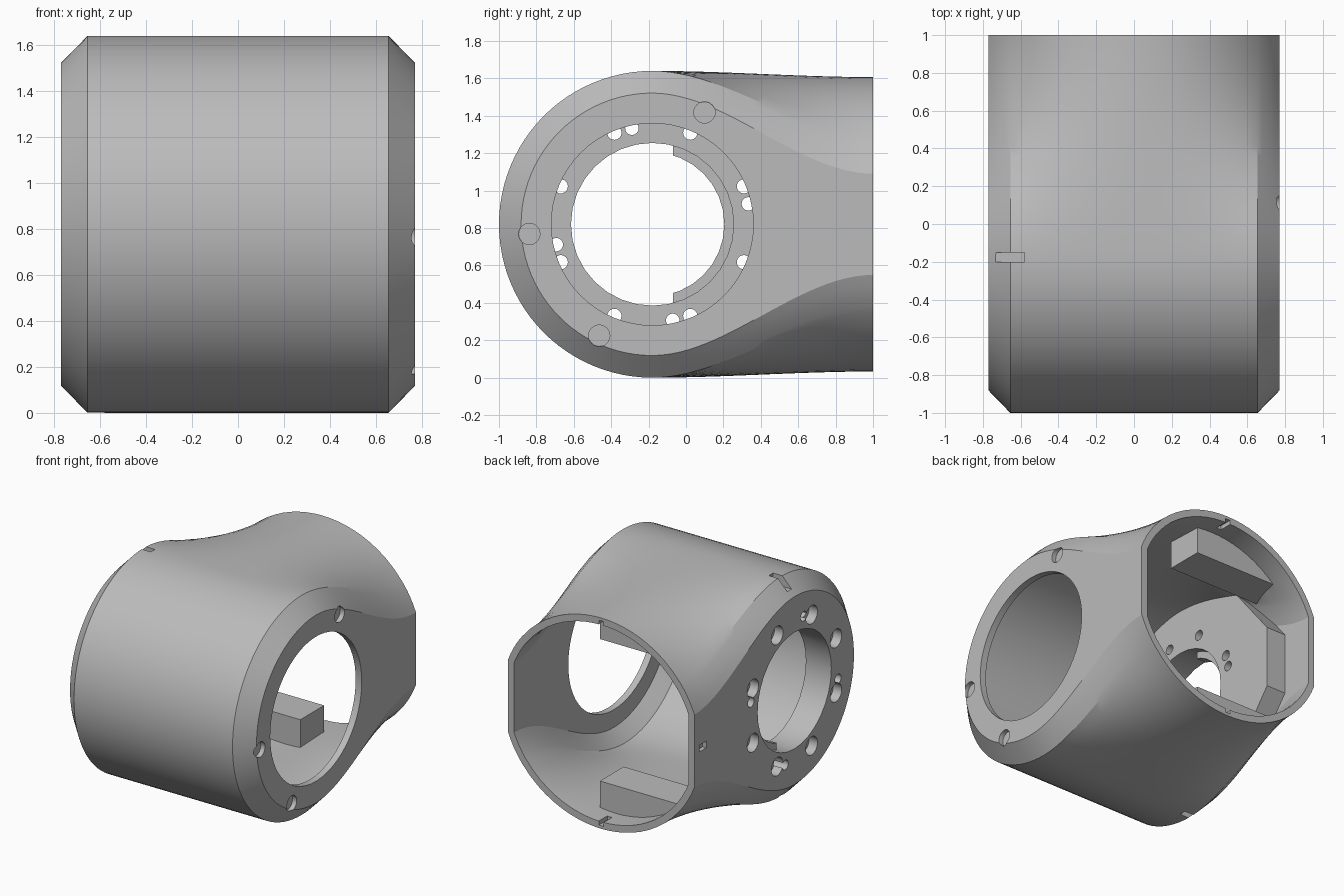
import bpy, bmesh, math
from mathutils import Matrix, Vector

cube = bpy.data.objects.get("Cube")
if cube:
    bpy.data.objects.remove(cube, do_unlink=True)

CY, CZ = -0.18, 0.82          # barrel axis
BACK = 1.0

grey = bpy.data.materials.new("satin grey")
grey.use_nodes = True
grey.diffuse_color = (0.5, 0.5, 0.5, 1)
grey.node_tree.nodes["Principled BSDF"].inputs["Base Color"].default_value = (0.5, 0.5, 0.5, 1)


def finish(bm, name):
    bmesh.ops.recalc_face_normals(bm, faces=bm.faces)
    mesh = bpy.data.meshes.new(name)
    bm.to_mesh(mesh)
    bm.free()
    mesh.materials.append(grey)
    obj = bpy.data.objects.new(name, mesh)
    bpy.context.collection.objects.link(obj)
    return obj


def box(name, x, y, z):
    """Box from three (low, high) ranges."""
    bm = bmesh.new()
    bmesh.ops.create_cube(bm, size=1)
    for v in bm.verts:
        v.co = Vector([(lo + hi) / 2 + c * (hi - lo) for c, (lo, hi) in zip(v.co, (x, y, z))])
    return finish(bm, name)


def rod(name, x0, x1, r0, r1, y=CY, z=CZ, sides=24):
    """Cylinder or cone along x."""
    bm = bmesh.new()
    place = Matrix.Translation(((x0 + x1) / 2, y, z)) @ Matrix.Rotation(math.pi / 2, 4, 'Y')
    bmesh.ops.create_cone(bm, cap_ends=True, segments=sides, radius1=r0, radius2=r1,
                          depth=x1 - x0, matrix=place)
    return finish(bm, name)


def prism(name, outline, x0, x1):
    """Outline in the y-z plane, extruded along x."""
    bm = bmesh.new()
    face = bm.faces.new([bm.verts.new((x0, y, z)) for y, z in outline])
    ext = bmesh.ops.extrude_face_region(bm, geom=[face])
    bmesh.ops.translate(bm, vec=(x1 - x0, 0, 0),
                        verts=[v for v in ext["geom"] if isinstance(v, bmesh.types.BMVert)])
    return finish(bm, name)


def combine(target, tool, operation='DIFFERENCE'):
    mod = target.modifiers.new("combine", 'BOOLEAN')
    mod.operation, mod.solver, mod.object = operation, 'EXACT', tool
    bpy.context.view_layer.objects.active = target
    bpy.ops.object.modifier_apply(modifier=mod.name)
    bpy.data.objects.remove(tool, do_unlink=True)


def shell(name, half, radius, shoulder, ea, eb, end):
    """Chamfered barrel across x that blends into an oval mouth at the back."""
    def height(x, y):
        t = min(1, max(0, (y - CY) / (BACK - CY)))
        s = t * t * (3 - 2 * t)
        barrel = radius - max(0, abs(x) - shoulder) * 1.03
        oval = eb * math.sqrt(1 - (x / ea) ** 2)
        return barrel * (1 - s) + oval * s

    n = 20
    xs = [shoulder * (i / n * 2 - 1) for i in range(n + 1)]
    edge = [shoulder + (half - shoulder) * i / 5 for i in range(1, 6)]
    xs = [-x for x in reversed(edge)] + xs + edge
    ys = [end + (CY - end) * i / 24 for i in range(25)]
    bm = bmesh.new()
    rings = []
    for x in xs:
        r = height(x, CY)
        top = [(y, height(x, y)) for y in ys]
        arc = [(CY - r * math.sin(a), r * math.cos(a))
               for a in (math.pi * k / 48 for k in range(1, 48))]
        bottom = [(y, -h) for y, h in reversed(top)]
        rings.append([bm.verts.new((x, y, CZ + z)) for y, z in top + arc + bottom])
    for a, b in zip(rings, rings[1:]):
        for i in range(len(a)):
            j = (i + 1) % len(a)
            bm.faces.new((a[i], a[j], b[j], b[i]))
    bm.faces.new(rings[0])
    bm.faces.new(rings[-1])
    return finish(bm, name)


# Outer housing and the hollow inside it
housing = shell("housing", 0.77, 0.82, 0.655, 0.82, 0.787, BACK)
cavity = shell("cavity", 0.72, 0.765, 0.63, 0.77, 0.735, 1.1)

# Mounting pad on the inner side wall, left standing in the hollow
pad = [(-1.2, -0.2), (0.4, 0.16), (0.75, 0.59), (0.75, 1.05), (0.4, 1.48), (-1.2, 1.9)]
combine(cavity, prism("mounting_pad", pad, -0.9, -0.56))

# Upper and lower inner blocks
for side in (-1, 1):
    z = sorted((CZ + side * 0.53, CZ + side * 1.0))
    combine(cavity, box("inner_block", (-0.9, 0.13), (0.55, 0.83), z))
combine(housing, cavity)

# Large opening on one side, smaller bore on the other
combine(housing, rod("large_opening", 0.4, 0.9, 0.54, 0.54, sides=64))
combine(housing, rod("bore", -0.9, -0.4, 0.435, 0.435, sides=32))

# Counterbored screw holes round the bore
for k in range(8):
    a = math.radians(22.5 + 45 * k)
    y, z = CY + 0.53 * math.cos(a), CZ + 0.53 * math.sin(a)
    combine(housing, rod("screw_hole", -0.9, -0.4, 0.038, 0.038, y, z))
    combine(housing, rod("counterbore", -0.9, -0.70, 0.068, 0.068, y, z))
for k in range(4):
    a = math.radians(12 + 90 * k)
    combine(housing, rod("dowel_hole", -0.9, -0.4, 0.036, 0.036,
                         CY + 0.525 * math.cos(a), CZ + 0.525 * math.sin(a)))

# Three screw holes round the large opening
for deg in (65, 184.5, 244.5):
    a = math.radians(deg)
    y, z = CY + 0.66 * math.cos(a), CZ + 0.66 * math.sin(a)
    combine(housing, rod("face_counterbore", 0.735, 0.9, 0.057, 0.057, y, z))

# Slots in the barrel, notches in the mouth and a small side slot
for side in (-1, 1):
    z = sorted((CZ + side * 0.74, CZ + side * 0.9))
    combine(housing, box("barrel_slot", (-0.75, -0.58), (-0.2, -0.15), z))
    z = sorted((CZ + side * 0.6, CZ + side * 0.765))
    combine(housing, box("mouth_notch", (-0.02, 0.02), (0.9, 1.1), z))
combine(housing, box("side_slot", (-0.9, -0.74), (0.86, 0.94), (0.79, 0.84)))

# Thin half-round lip inside the bore
lip = rod("bore_lip", -0.70, -0.62, 0.44, 0.44, sides=32)
combine(lip, rod("lip_bore", -0.9, -0.4, 0.385, 0.385, sides=32))
combine(lip, box("lip_trim", (-0.9, -0.4), (-0.8, -0.07), (0.2, 1.5)))

# Smooth curves, sharp edges
for obj in (housing, lip):
    bpy.ops.object.select_all(action='DESELECT')
    obj.select_set(True)
    bpy.context.view_layer.objects.active = obj
    bpy.ops.object.shade_smooth_by_angle(angle=math.radians(20))
